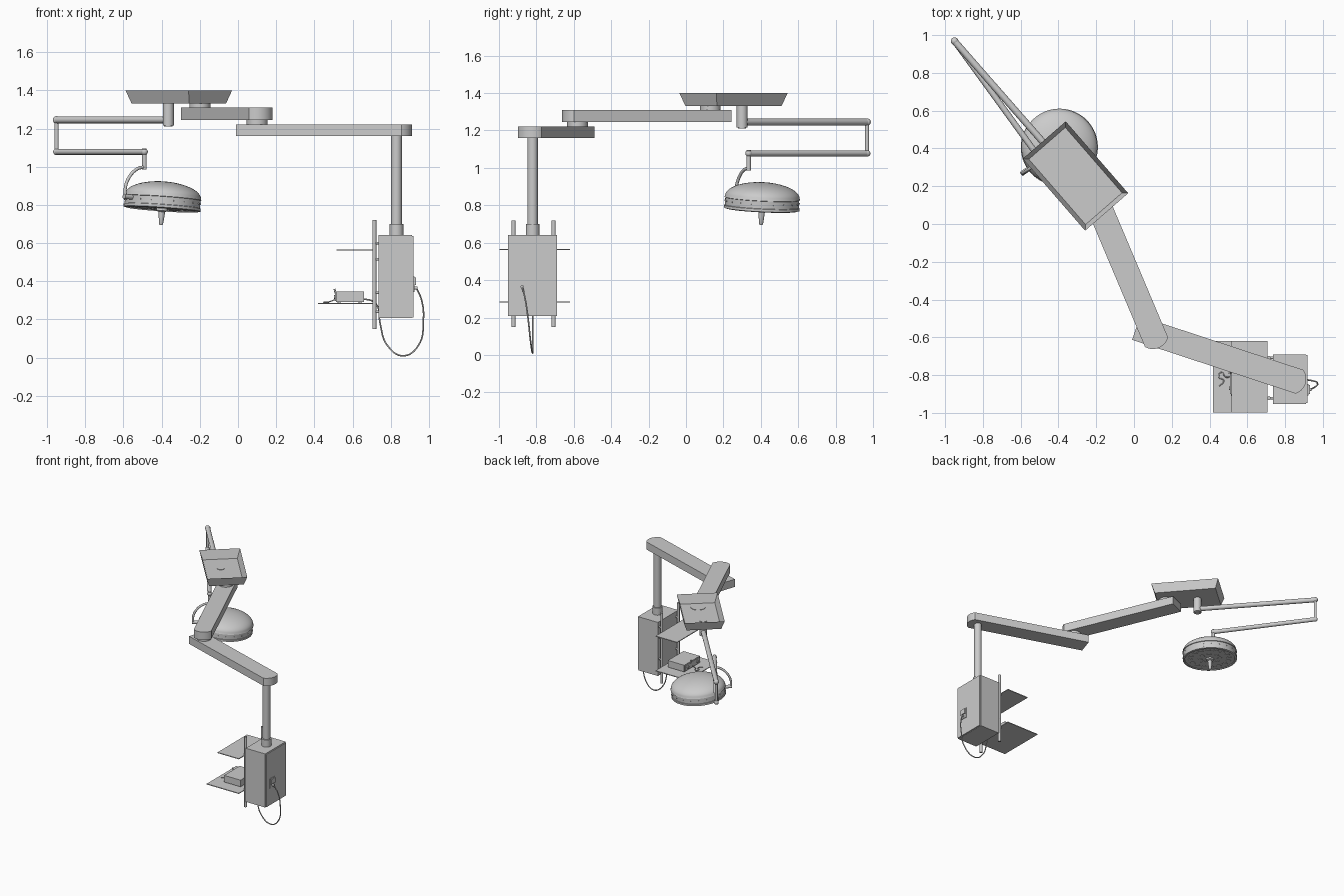
import bpy, bmesh, math
from mathutils import Vector, Matrix

if "Cube" in bpy.data.objects:
    bpy.data.objects.remove(bpy.data.objects["Cube"])


def finish(name, bm, smooth=True, matrix=None):
    bmesh.ops.recalc_face_normals(bm, faces=bm.faces)
    me = bpy.data.meshes.new(name)
    bm.to_mesh(me)
    bm.free()
    ob = bpy.data.objects.new(name, me)
    bpy.context.collection.objects.link(ob)
    if matrix:
        ob.matrix_world = matrix
    if smooth:
        for o in bpy.context.selected_objects:
            o.select_set(False)
        ob.select_set(True)
        bpy.context.view_layer.objects.active = ob
        bpy.ops.object.shade_smooth_by_angle(angle=math.radians(35))
    return ob


def box(name, lo, hi):
    lo, hi = Vector(lo), Vector(hi)
    bm = bmesh.new()
    bmesh.ops.create_cube(bm, size=1)
    for v in bm.verts:
        v.co = (lo + hi) / 2 + Vector(a * b for a, b in zip(v.co, hi - lo))
    return finish(name, bm, False)


def rod(name, a, b, r1, r2=None, seg=32):
    a, b = Vector(a), Vector(b)
    d = b - a
    bm = bmesh.new()
    bmesh.ops.create_cone(bm, cap_ends=True, segments=seg, radius1=r1,
                          radius2=r1 if r2 is None else r2, depth=d.length)
    m = Matrix.Translation((a + b) / 2) @ d.to_track_quat('Z', 'Y').to_matrix().to_4x4()
    bm.transform(m)
    return finish(name, bm)


def ball(name, c, r):
    bm = bmesh.new()
    bmesh.ops.create_uvsphere(bm, u_segments=24, v_segments=12, radius=r)
    bm.transform(Matrix.Translation(c))
    return finish(name, bm)


def cable(name, pts, r):
    cu = bpy.data.curves.new(name, 'CURVE')
    cu.dimensions = '3D'
    cu.bevel_depth, cu.bevel_resolution, cu.resolution_u = r, 3, 8
    cu.use_fill_caps = True
    sp = cu.splines.new('BEZIER')
    sp.bezier_points.add(len(pts) - 1)
    for p, co in zip(sp.bezier_points, pts):
        p.co = co
        p.handle_left_type = p.handle_right_type = 'AUTO'
    ob = bpy.data.objects.new(name, cu)
    bpy.context.collection.objects.link(ob)
    for o in bpy.context.selected_objects:
        o.select_set(False)
    ob.select_set(True)
    bpy.context.view_layer.objects.active = ob
    bpy.ops.object.convert(target='MESH')


def lathe(name, profile, matrix, seg=64):
    bm = bmesh.new()
    vs = [bm.verts.new((r, 0, z)) for r, z in profile]
    es = [bm.edges.new(p) for p in zip(vs, vs[1:])]
    bmesh.ops.spin(bm, geom=vs + es, cent=(0, 0, 0), axis=(0, 0, 1),
                   angle=2 * math.pi, steps=seg)
    bmesh.ops.remove_doubles(bm, verts=bm.verts, dist=1e-5)
    return finish(name, bm, True, matrix)


def beam(name, a, b, z0, z1, half=0.066, back=0.094, r=0.082):
    # flat bar, square at the start, arc around the pivot at the far end
    a, b = Vector(a), Vector(b)
    d = (b - a).normalized()
    n = Vector((-d.y, d.x))
    t = math.asin(half / r)
    pts = [a - d * back + n * half, a - d * back - n * half]
    pts += [b + d * r * math.cos(k) + n * r * math.sin(k)
            for k in (-t + 2 * t * i / 12 for i in range(13))]
    bm = bmesh.new()
    f = bm.faces.new([bm.verts.new((p.x, p.y, z0)) for p in pts])
    ext = bmesh.ops.extrude_face_region(bm, geom=[f])
    bmesh.ops.translate(bm, vec=(0, 0, z1 - z0),
                        verts=[v for v in ext['geom'] if isinstance(v, bmesh.types.BMVert)])
    return finish(name, bm)


# Ceiling tray, open at the top with sloping walls
bm = bmesh.new()
rings = [[bm.verts.new((sx * w, sy * h, z)) for sx, sy in ((-1, -1), (1, -1), (1, 1), (-1, 1))]
         for w, h, z in ((0.229, 0.128, 1.33), (0.252, 0.151, 1.40))]
bm.faces.new(rings[0])
for i in range(4):
    j = (i + 1) % 4
    bm.faces.new((rings[0][i], rings[0][j], rings[1][j], rings[1][i]))
finish("ceiling_tray", bm, False,
       Matrix.Translation((-0.31, 0.254, 0)) @ Matrix.Rotation(math.radians(-49), 4, 'Z'))

# Equipment arm
P1, P2, P3 = (-0.20, 0.13), (0.10, -0.58), (0.83, -0.82)
rod("ceiling_pivot", (*P1, 1.30), (*P1, 1.333), 0.055)
beam("upper_beam", P1, P2, 1.245, 1.31)
rod("elbow_pivot", (*P2, 1.215), (*P2, 1.25), 0.055)
beam("lower_beam", P2, P3, 1.16, 1.222)
rod("column", (*P3, 0.69), (*P3, 1.165), 0.028)
rod("column_collar", (*P3, 0.635), (*P3, 0.70), 0.036)

# Cabinet, rails and shelves
box("cabinet", (0.736, -0.952, 0.207), (0.911, -0.69, 0.642))
box("cabinet_panel", (0.911, -0.948, 0.21), (0.919, -0.694, 0.638))
for y in (-0.922, -0.708):
    rod("rail", (0.714, y, 0.15), (0.714, y, 0.72), 0.0105, seg=20)
    for z in (0.24, 0.34, 0.515, 0.6):
        rod("rail_standoff", (0.714, y, z), (0.738, y, z), 0.007, seg=12)
box("upper_shelf", (0.515, -0.998, 0.561), (0.706, -0.62, 0.567))
box("lower_shelf", (0.418, -0.998, 0.28), (0.706, -0.62, 0.286))

# Device on the lower shelf with its probe and controls
box("device", (0.513, -0.91, 0.292), (0.66, -0.71, 0.346))
box("device_front", (0.509, -0.90, 0.297), (0.514, -0.72, 0.341))
for x in (0.53, 0.64):
    for y in (-0.89, -0.73):
        rod("device_foot", (x, y, 0.285), (x, y, 0.293), 0.008, seg=12)
for y in (-0.87, -0.75):
    rod("device_knob", (0.502, y, 0.318), (0.51, y, 0.318), 0.01, seg=16)
rod("probe_holder", (0.512, -0.79, 0.335), (0.505, -0.79, 0.36), 0.005, seg=12)
cable("probe_cable", [(0.51, -0.81, 0.305), (0.485, -0.81, 0.295), (0.462, -0.785, 0.29),
                      (0.45, -0.81, 0.29), (0.475, -0.83, 0.29), (0.45, -0.86, 0.29)], 0.003)

# Socket and power cable
box("socket", (0.915, -0.907, 0.345), (0.924, -0.846, 0.425))
box("socket_hood", (0.92, -0.90, 0.38), (0.932, -0.853, 0.42))
rod("plug", (0.92, -0.876, 0.365), (0.94, -0.876, 0.365), 0.009, seg=12)
cable("power_cable", [(0.935, -0.876, 0.365), (0.962, -0.86, 0.30), (0.971, -0.845, 0.2),
                      (0.945, -0.83, 0.065), (0.865, -0.82, 0.01), (0.782, -0.82, 0.065),
                      (0.744, -0.82, 0.18), (0.73, -0.82, 0.27), (0.70, -0.82, 0.298),
                      (0.655, -0.82, 0.307)], 0.0042)

# Lamp arm
L1, L2, L3 = (-0.365, 0.30), (-0.95, 0.968), (-0.49, 0.335)
rod("lamp_pivot", (*L1, 1.215), (*L1, 1.333), 0.029)
rod("lamp_pivot_cap", (*L1, 1.21), (*L1, 1.217), 0.022)
for name, a, b, z, r in (("lamp_upper_arm", L1, L2, 1.245, 0.018),
                         ("lamp_lower_arm", L2, L3, 1.078, 0.016)):
    rod(name, (*a, z), (*b, z), r)
    ball(name + "_end", (*b, z), r + 0.002)
ball("lamp_elbow", (*L2, 1.078), 0.018)
rod("lamp_drop_tube", (*L2, 1.065), (*L2, 1.245), 0.011, seg=24)
rod("lamp_hanger_pin", (*L3, 0.985), (*L3, 1.095), 0.012, seg=24)

# Curved yoke and side pivot
cable("lamp_yoke", [(-0.49, 0.335, 1.0), (-0.53, 0.308, 0.987), (-0.57, 0.282, 0.945),
                    (-0.59, 0.268, 0.89), (-0.59, 0.268, 0.845)], 0.0085)
rod("lamp_side_pivot", (-0.597, 0.264, 0.845), (-0.54, 0.306, 0.84), 0.013, seg=20)

# Lamp head, tilted a little
tilt = (Matrix.Translation((-0.398, 0.405, 0.775)) @
        Matrix.Rotation(math.radians(4.8), 4, Vector((-0.57, 0.82, 0))))
dome = [(0.2 * math.cos(t), 0.068 + 0.08 * math.sin(t))
        for t in (math.pi / 2 * i / 12 for i in range(13))]
dome[-1] = (0, 0.148)
lathe("lamp_head", [(0, 0.006), (0.185, 0.006), (0.188, 0), (0.202, 0.004), (0.202, 0.018),
                    (0.198, 0.02), (0.198, 0.06), (0.203, 0.062)] + dome, tilt)
lathe("lamp_handle", [(0, 0.012), (0.03, 0.012), (0.03, -0.006), (0.017, -0.012),
                      (0.015, -0.035), (0.011, -0.074), (0.008, -0.08), (0, -0.08)], tilt, 24)

# Studs round the rim and lenses underneath
for i in range(20):
    d = Vector((math.cos(i * math.pi / 10), math.sin(i * math.pi / 10), 0))
    up = Vector((0, 0, 0.042))
    rod("rim_stud", tilt @ (d * 0.195 + up), tilt @ (d * 0.2015 + up), 0.004, seg=8)
for r, n in ((0.075, 8), (0.145, 16)):
    for i in range(n):
        t = 2 * math.pi * i / n
        p = Vector((r * math.cos(t), r * math.sin(t), 0.008))
        rod("lamp_lens", tilt @ p, tilt @ (p - Vector((0, 0, 0.005))), 0.02, seg=16)
